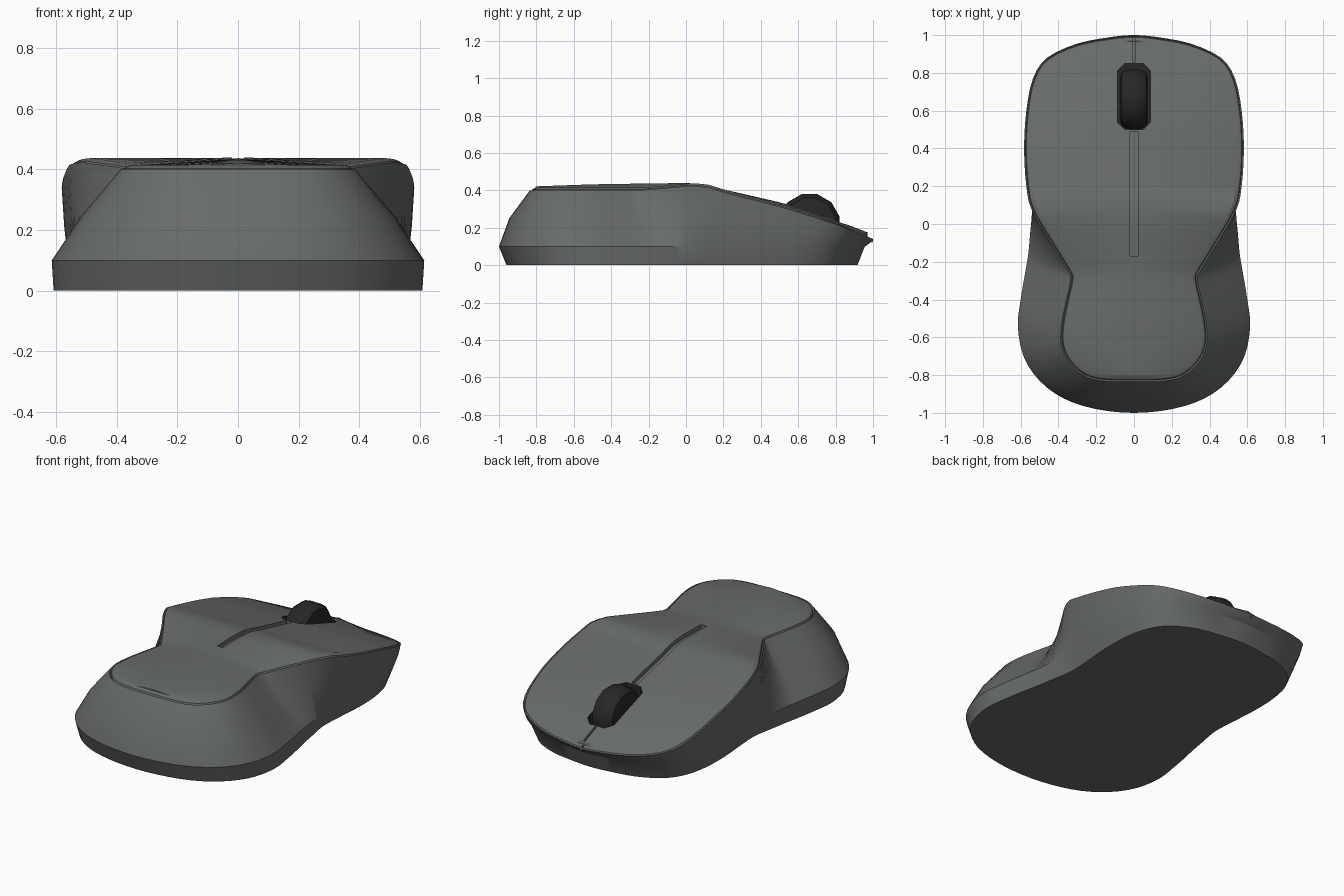
import bpy, bmesh, math
from mathutils import Vector

cube = bpy.data.objects.get("Cube")
if cube:
    bpy.data.objects.remove(cube)


def material(name, rgb):
    m = bpy.data.materials.new(name)
    m.use_nodes = True
    m.diffuse_color = (*rgb, 1)
    bsdf = next(n for n in m.node_tree.nodes if n.type == 'BSDF_PRINCIPLED')
    bsdf.inputs["Base Color"].default_value = (*rgb, 1)
    return m


grey = material("warm grey plastic", (0.135, 0.147, 0.139))
dark = material("dark rubber", (0.02, 0.02, 0.02))


def finish(name, bm, mats, degrees):
    """Turn the bmesh into a smooth object that keeps its creases."""
    bmesh.ops.recalc_face_normals(bm, faces=bm.faces)
    mesh = bpy.data.meshes.new(name)
    bm.to_mesh(mesh)
    bm.free()
    for m in mats:
        mesh.materials.append(m)
    obj = bpy.data.objects.new(name, mesh)
    bpy.context.scene.collection.objects.link(obj)
    bpy.ops.object.select_all(action='DESELECT')
    obj.select_set(True)
    bpy.context.view_layer.objects.active = obj
    bpy.ops.object.shade_smooth_by_angle(angle=math.radians(degrees))


def loft(bm, rings, cap_end=True):
    """Skin closed rings of equal length and cap the ends."""
    loops = [[bm.verts.new(p) for p in ring] for ring in rings]
    n = len(loops[0])
    for a, b in zip(loops, loops[1:]):
        for i in range(n):
            j = (i + 1) % n
            bm.faces.new((a[i], a[j], b[j], b[i]))
    bm.faces.new(loops[0])
    if cap_end:
        bm.faces.new(loops[-1])
    return loops


def height(profile, y):
    """Piecewise linear height along y."""
    for (y0, z0), (y1, z1) in zip(profile, profile[1:]):
        if y <= y1:
            return z0 + (z1 - z0) * max(0, (y - y0) / (y1 - y0))
    return profile[-1][1]


def spline(pts, steps):
    """Catmull-Rom through points mirrored over the centre plane."""
    flip = lambda p: Vector((-p[0], p[1], -p[2], p[3]))
    pts = [Vector(p) for p in pts]
    ext = [flip(pts[1])] + pts + [flip(pts[-2])]
    out = []
    for a, b, c, d in zip(ext, ext[1:], ext[2:], ext[3:]):
        for k in range(steps):
            t = k / steps
            out.append(0.5 * (2 * b + (c - a) * t + (2 * a - 5 * b + 4 * c - d) * t * t
                              + (3 * b - a - 3 * c + d) * t ** 3))
    return out + [pts[-1]]


# Half outline: top plate x, y and matching waistline x, y
stations = [
    (0, -.835, 0, -1), (.17, -.83, .2, -.98), (.27, -.8, .37, -.925),
    (.345, -.73, .5, -.83), (.385, -.64, .585, -.7), (.383, -.53, .615, -.54),
    (.36, -.41, .6, -.4), (.335, -.29, .575, -.25), (.355, -.24, .56, -.16),
    (.44, -.1, .55, -.05), (.54, .07, .54, .07), (.57, .2, .545, .2),
    (.582, .4, .56, .4), (.57, .6, .555, .58), (.535, .77, .52, .73),
    (.46, .88, .44, .84), (.3, .955, .29, .915), (.12, .99, .12, .945),
    (0, 1, 0, .955)]
rim_z = [(-1, .4), (-.25, .4), (.03, .425), (.12, .415), (.2, .39), (.55, .3), (.8, .22), (1, .14)]
crown_z = [(-.84, .42), (-.5, .432), (0, .44), (.1, .432), (.2, .405), (.53, .33), (.8, .24), (1, .165)]

half = spline(stations, 3)
plate = [Vector((p[0], p[1])) for p in half]
waist = [Vector((p[2], p[3])) for p in half]
count = len(half)


def inset(dist, lift):
    """Top plate outline moved inward, following the rim height."""
    out = []
    for i, p in enumerate(plate):
        if i in (0, count - 1):
            q = p + Vector((0, dist if i == 0 else -dist))
        else:
            t = (plate[i + 1] - plate[i - 1]).normalized()
            q = p + Vector((-t.y, t.x)) * dist
        out.append(Vector((max(q.x, 0), q.y, height(rim_z, p.y) + lift)))
    return out


def mirrored(ring):
    return ring + [Vector((-p.x, p.y, p.z)) for p in ring[-2:0:-1]]


# Shell sections from the floor up to the plate rim
floor_ring, waist_ring, mid_ring = [], [], []
for p, w in zip(plate, waist):
    e = height(rim_z, p.y)
    back = min(1, max(0, (p.y + .3) / .4))
    front = min(1, max(0, (-.3 - p.y) / .2))
    wz = min(.1, e * .7)
    m = w.lerp(p, .5 + .15 * back) * (1 + .03 * front)
    floor_ring.append(Vector((w.x * (.99 - .045 * back), w.y * .96, 0)))
    waist_ring.append(Vector((w.x, w.y, wz)))
    mid_ring.append(Vector((m.x, m.y, (wz + e) / 2)))

sections = [floor_ring, waist_ring, mid_ring, inset(0, 0),
            inset(.008, -.008), inset(.012, .004), inset(.03, .014)]
bm = bmesh.new()
top = loft(bm, [mirrored(s) for s in sections], cap_end=False)[-1]

# Crowned top plate, joined along a centre ridge
ridge = [top[0]]
for v in top[1:count - 1]:
    ridge.append(bm.verts.new((0, v.co.y, height(crown_z, v.co.y))))
ridge.append(top[count - 1])
n = len(top)
for side in (1, -1):
    edge = [top[(side * i) % n] for i in range(count)]
    for i in range(count - 1):
        corners = dict.fromkeys((edge[i], edge[i + 1], ridge[i + 1], ridge[i]))
        bm.faces.new(list(corners))
bmesh.ops.recalc_face_normals(bm, faces=bm.faces)


def recess(width, y0, y1, lower, corner=0, mat=0):
    """Cut an outline into the top plate and sink the faces inside it."""
    planes = [((0, y0), (0, -1)), ((0, y1), (0, 1)), ((width, 0), (1, 0)), ((-width, 0), (-1, 0))]
    if corner:
        planes += [((s * width, y - d * corner), (s, d)) for s in (1, -1) for y, d in ((y0, -1), (y1, 1))]
    bm.normal_update()
    faces = [f for f in bm.faces if f.normal.z > .6 and f.calc_center_median().z > .12]
    for co, no in planes:
        co, no = Vector((*co, 0)), Vector((*no, 0)).normalized()
        geom = set(faces)
        for f in faces:
            geom.update(f.verts, f.edges)
        cut = bmesh.ops.bisect_plane(bm, geom=list(geom), dist=1e-5, plane_co=co, plane_no=no)
        faces = [f for f in cut["geom"] if isinstance(f, bmesh.types.BMFace)
                 and (f.calc_center_median() - co).dot(no) < 0]
    sunk = bmesh.ops.extrude_face_region(bm, geom=faces)["geom"]
    bmesh.ops.delete(bm, geom=[f for f in faces if f.is_valid], context='FACES_ONLY')
    for v in sunk:
        if isinstance(v, bmesh.types.BMVert):
            v.co.z = lower(v.co.z)
            for f in v.link_faces:
                f.material_index = mat


# Dark wheel well, centre slot and split between the buttons
recess(.088, .5, .85, lambda z: .1, corner=.04, mat=1)
recess(.02, -.17, .49, lambda z: z - .025)
recess(.006, .856, 1.01, lambda z: z - .015)
finish("mouse_shell", bm, [grey, dark], 30)

# Scroll wheel with a rounded tread
tread = [(-.072, .12), (-.066, .143), (-.045, .158), (-.015, .165)]
tread += [(-x, r) for x, r in reversed(tread)]
sides = 12
rings = []
for x, r in tread:
    angles = [2 * math.pi * (k + .5) / sides for k in range(sides)]
    rings.append([(x, .66 + r * math.cos(a), .22 + r * math.sin(a)) for a in angles])
bm = bmesh.new()
loft(bm, rings)
finish("scroll_wheel", bm, [dark], 35)
